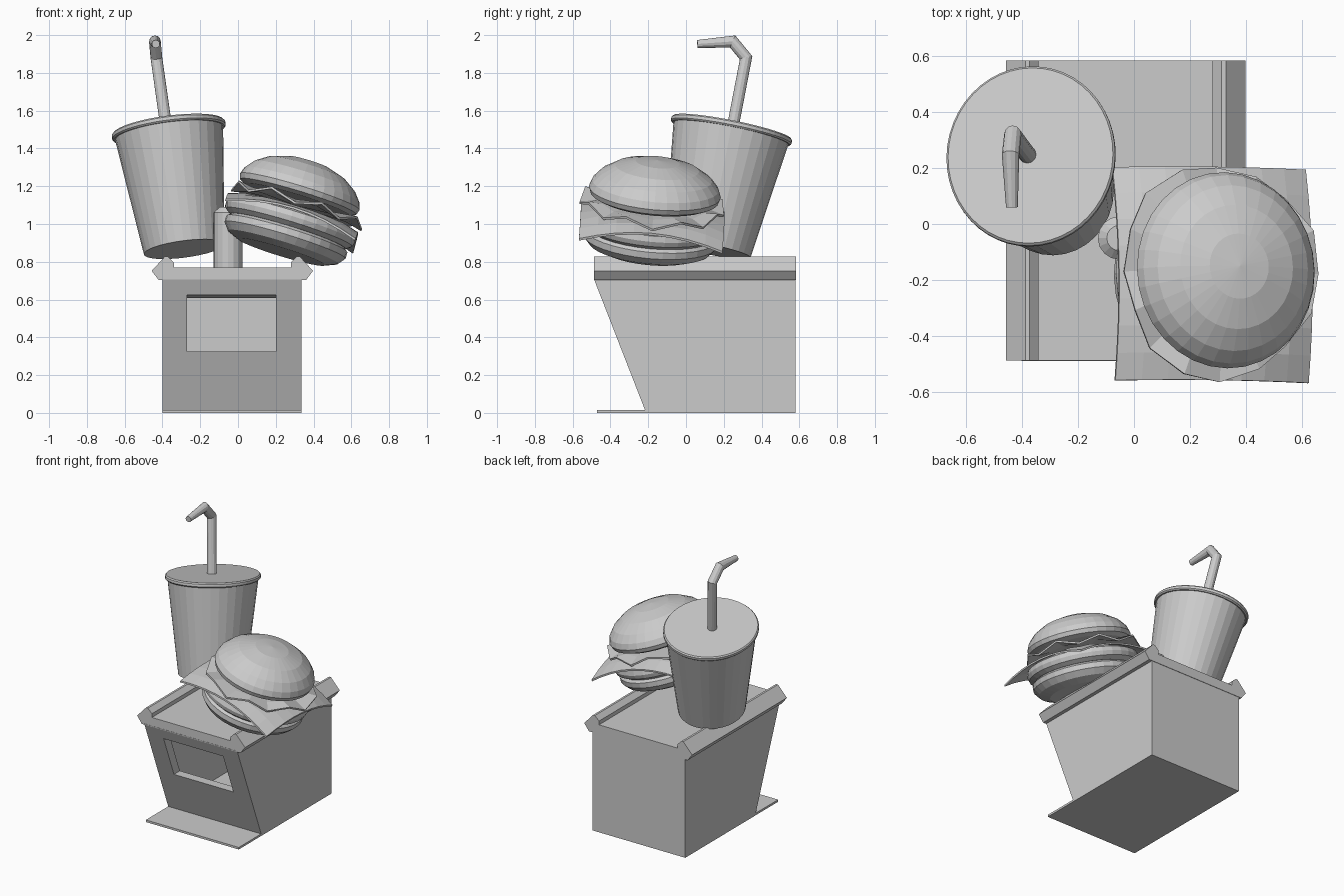
import bpy, bmesh, math
from mathutils import Matrix, Vector

if "Cube" in bpy.data.objects:
    bpy.data.objects.remove(bpy.data.objects["Cube"])

grey = bpy.data.materials.new("plain_grey")
grey.diffuse_color = (0.6, 0.6, 0.6, 1)
grey.use_nodes = True
grey.node_tree.nodes["Principled BSDF"].inputs["Base Color"].default_value = grey.diffuse_color


def add(name, bm, matrix=None):
    bmesh.ops.recalc_face_normals(bm, faces=bm.faces)
    me = bpy.data.meshes.new(name)
    bm.to_mesh(me)
    bm.free()
    if matrix:
        me.transform(matrix)
    me.materials.append(grey)
    ob = bpy.data.objects.new(name, me)
    bpy.context.collection.objects.link(ob)
    return ob


def prism(name, profile, a, b, axis):
    """Extrude a 2D profile along 'x' (profile is y,z) or 'y' (profile is x,z)."""
    bm = bmesh.new()
    rings = []
    for t in (a, b):
        rings.append([bm.verts.new((t, p, q) if axis == 'x' else (p, t, q)) for p, q in profile])
    n = len(profile)
    for r in rings:
        bm.faces.new(r)
    for i in range(n):
        j = (i + 1) % n
        bm.faces.new((rings[0][i], rings[0][j], rings[1][j], rings[1][i]))
    return add(name, bm)


def lathe(name, profile, sides, matrix=None):
    """Revolve (radius, height) points about local z; radius 0 makes a pole."""
    bm = bmesh.new()
    rings = []
    for r, h in profile:
        if r == 0:
            rings.append([bm.verts.new((0, 0, h))])
        else:
            rings.append([bm.verts.new((r * math.cos(2 * math.pi * i / sides),
                                        r * math.sin(2 * math.pi * i / sides), h))
                          for i in range(sides)])
    for a, b in zip(rings, rings[1:]):
        for i in range(sides):
            j = (i + 1) % sides
            if len(a) == 1:
                bm.faces.new((a[0], b[i], b[j]))
            elif len(b) == 1:
                bm.faces.new((a[i], a[j], b[0]))
            else:
                bm.faces.new((a[i], a[j], b[j], b[i]))
    return add(name, bm, matrix)


def tilted(origin, up, scale_y):
    rot = Vector((0, 0, 1)).rotation_difference(Vector(up)).to_matrix().to_4x4()
    return Matrix.Translation(origin) @ rot @ Matrix.Diagonal((1, scale_y, 1, 1))


# Kiosk body: leaning front wall, hollow inside, open serving window
prism("base_plate", [(-0.47, 0), (0.58, 0), (0.58, 0.015), (-0.47, 0.015)], -0.4, 0.335, 'x')
body = prism("kiosk_body", [(-0.215, 0.01), (-0.488, 0.71), (0.58, 0.71), (0.58, 0.01)],
             -0.4, 0.335, 'x')
cutters = [
    prism("cutter_room", [(-0.16, 0.04), (-0.41, 0.68), (0.53, 0.68), (0.53, 0.04)],
          -0.36, 0.295, 'x'),
    prism("cutter_window", [(-0.6, 0.325), (-0.2, 0.325), (-0.2, 0.605), (-0.38, 0.607),
                            (-0.455, 0.625), (-0.6, 0.625)], -0.27, 0.2, 'x'),
]
for c in cutters:
    c.hide_render = True
    c.hide_viewport = True
    m = body.modifiers.new(c.name, 'BOOLEAN')
    m.operation = 'DIFFERENCE'
    m.solver = 'EXACT'
    m.object = c

# Roof: flat deck with a faceted rail on each side, one mirrored profile
half = [(0.39, 0.703), (0.427, 0.752), (0.357, 0.828), (0.342, 0.828), (0.31, 0.797), (0.31, 0.77)]
mid = -0.03
roof = [(mid + x, z) for x, z in half] + [(mid - x, z) for x, z in reversed(half)]
prism("roof", roof, -0.487, 0.583, 'y')

# Round post on the roof that holds the food
lathe("post", [(0, 0.76), (0.077, 0.76), (0.077, 1.06), (0.045, 1.09), (0, 1.09)], 16,
      Matrix.Translation((-0.052, -0.05, 0)))

# Leaning drink cup with its lid
up = (-0.13, 0.2, 1)
cup = tilted((-0.285, 0.115, 0.867), up, 1.075)
lathe("cup", [(0, 0), (0.215, 0), (0.29, 0.645), (0, 0.645)], 32, cup)
lathe("cup_lid", [(0, 0.63), (0.296, 0.63), (0.303, 0.638), (0.303, 0.655), (0.296, 0.663),
                  (0, 0.663)], 48, cup)

# Bent straw, thinner towards the tip
path = [(-0.378, 0.245, 1.5, 0.031), (-0.432, 0.318, 1.88, 0.031),
        (-0.44, 0.247, 1.966, 0.031), (-0.435, 0.06, 1.953, 0.021)]
bm = bmesh.new()
pts = [Vector(p[:3]) for p in path]
rings = []
for k, p in enumerate(pts):
    before = (p - pts[k - 1]).normalized() if k else (pts[1] - p).normalized()
    after = (pts[k + 1] - p).normalized() if k < len(pts) - 1 else before
    t = (before + after).normalized()
    u = Vector((1, 0, 0))
    u = (u - t * u.dot(t)).normalized()
    v = t.cross(u)
    stretch = 1 / max(0.5, t.dot(before))
    rings.append([bm.verts.new(p + path[k][3] * (u * math.cos(i * math.pi / 6)
                                                 + v * math.sin(i * math.pi / 6) * stretch))
                  for i in range(12)])
for a, b in zip(rings, rings[1:]):
    for i in range(12):
        j = (i + 1) % 12
        bm.faces.new((a[i], a[j], b[j], b[i]))
bm.faces.new(rings[0])
bm.faces.new(rings[-1])
add("straw", bm)

# Leaning burger, stacked along one tilted axis
burger = tilted((0.272, -0.182, 0.99), (0.29, 0.09, 0.95), 1.06)
lathe("bottom_bun", [(0, -0.145), (0.24, -0.145), (0.305, -0.118), (0.335, -0.08),
                     (0.335, -0.045), (0.31, -0.025), (0, -0.025)], 32, burger)
lathe("patty", [(0, -0.03), (0.32, -0.03), (0.35, -0.008), (0.358, 0.02), (0.35, 0.05),
                (0.32, 0.07), (0, 0.07)], 32, burger)
lathe("top_bun", [(0, 0.145), (0.29, 0.145), (0.322, 0.162), (0.331, 0.19), (0.318, 0.228),
                  (0.28, 0.275), (0.21, 0.322), (0.11, 0.354), (0, 0.365)], 32, burger)

# Square cheese slice with drooping corners
bm = bmesh.new()
bmesh.ops.create_grid(bm, x_segments=8, y_segments=8, size=0.36)
for v in bm.verts:
    r = v.co.length
    v.co.z = 0.088 - 1.0 * max(0, r - 0.3) ** 1.2 * 0.55
bmesh.ops.solidify(bm, geom=bm.faces[:], thickness=0.012)
add("cheese", bm, burger)

# Wavy lettuce leaf
bm = bmesh.new()
n = 16
hub = bm.verts.new((0, 0, 0.125))
inner, outer = [], []
for i in range(n):
    a = 2 * math.pi * i / n
    w = 1 if i % 2 else -1
    ro = 0.362 + 0.014 * math.sin(3 * a + 1)
    inner.append(bm.verts.new((0.28 * math.cos(a), 0.28 * math.sin(a), 0.125 + 0.006 * w)))
    outer.append(bm.verts.new((ro * math.cos(a), ro * math.sin(a), 0.118 + 0.022 * w)))
for i in range(n):
    j = (i + 1) % n
    bm.faces.new((hub, inner[i], inner[j]))
    bm.faces.new((inner[i], outer[i], outer[j], inner[j]))
bmesh.ops.recalc_face_normals(bm, faces=bm.faces)
bmesh.ops.solidify(bm, geom=bm.faces[:], thickness=0.012)
add("lettuce", bm, burger)
